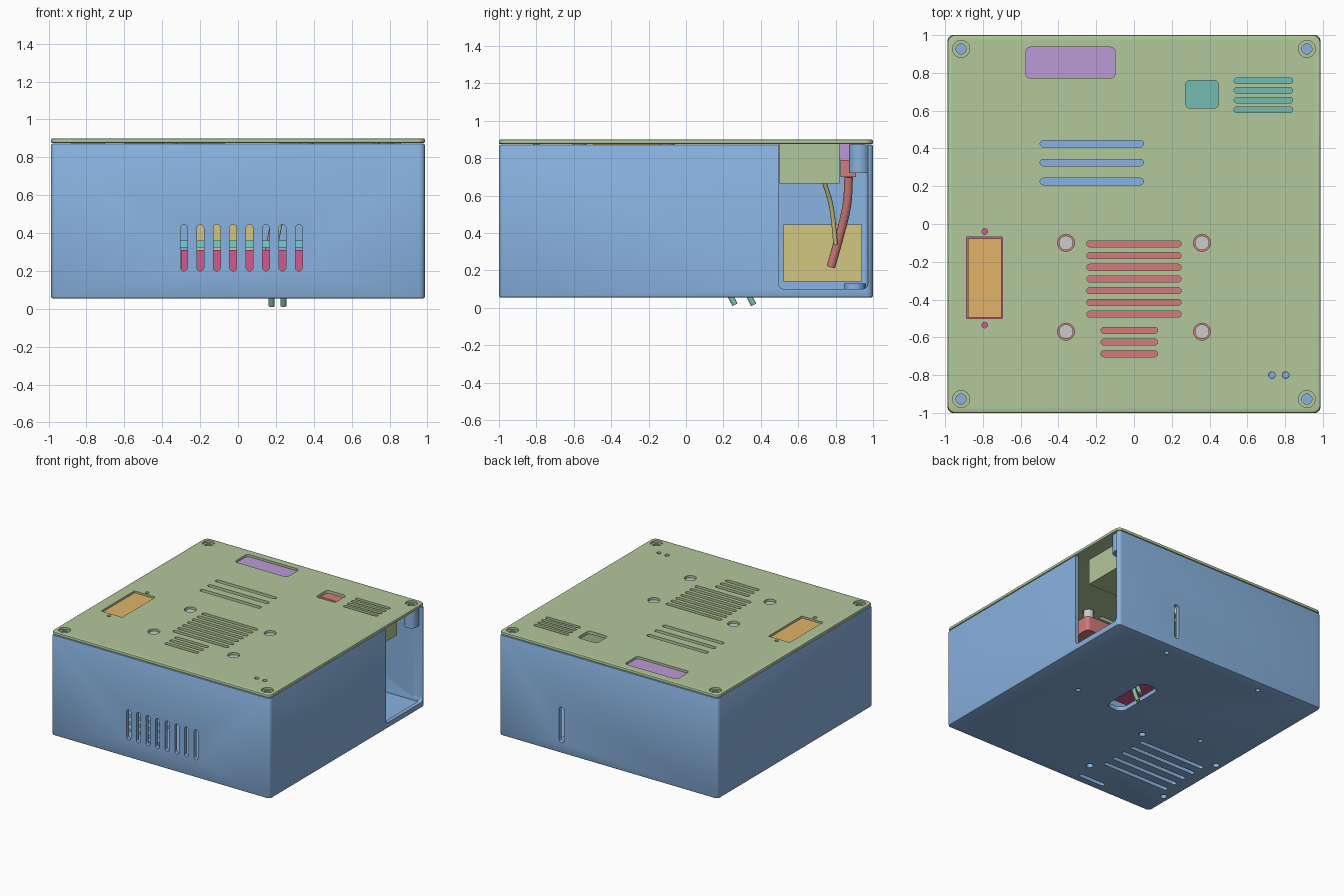
import bpy, bmesh
from math import cos, sin, pi

if "Cube" in bpy.data.objects:
    bpy.data.objects.remove(bpy.data.objects["Cube"])

MATS = {}
def colour(ob, c):
    if c:
        if c not in MATS:
            m = bpy.data.materials.new("paint_%d" % len(MATS))
            m.diffuse_color = (*c, 1)
            m.use_nodes = True
            m.node_tree.nodes["Principled BSDF"].inputs["Base Color"].default_value = m.diffuse_color
            MATS[c] = m
        ob.data.materials.append(MATS[c])

BLUE, GREEN = (.25, .45, .75), (.45, .58, .33)
PURPLE, ORANGE, RED = (.5, .32, .68), (.75, .45, .14), (.65, .2, .2)
TEAL, YELLOW, CYAN = (.17, .5, .45), (.65, .57, .22), (.15, .65, .7)
MAGENTA, PIN = (.65, .1, .28), (.2, .55, .35)

def outline(u0, u1, v0, v1, r, n=6):
    """Rounded rectangle; r = half the width gives a slot or a circle."""
    r = min(r, (u1 - u0) / 2 - 1e-4, (v1 - v0) / 2 - 1e-4)
    if r <= 0:
        return [(u0, v0), (u1, v0), (u1, v1), (u0, v1)]
    pts = []
    for k, (u, v) in enumerate([(u1 - r, v1 - r), (u0 + r, v1 - r), (u0 + r, v0 + r), (u1 - r, v0 + r)]):
        for i in range(n + 1):
            a = pi / 2 * (k + i / n)
            pts.append((u + r * cos(a), v + r * sin(a)))
    return pts

PLACE = {'z': lambda u, v, w: (u, v, w), 'y': lambda u, v, w: (u, w, v), 'x': lambda u, v, w: (w, u, v)}

def solid(name, prisms, c=None):
    """One object from prisms (u0, u1, v0, v1, radius, w0, w1, axis)."""
    bm = bmesh.new()
    for u0, u1, v0, v1, r, w0, w1, ax in prisms:
        pts = outline(u0, u1, v0, v1, r)
        lo = [bm.verts.new(PLACE[ax](u, v, w0)) for u, v in pts]
        hi = [bm.verts.new(PLACE[ax](u, v, w1)) for u, v in pts]
        bm.faces.new(lo[::-1])
        bm.faces.new(hi)
        for i in range(len(pts)):
            j = (i + 1) % len(pts)
            bm.faces.new((lo[i], lo[j], hi[j], hi[i]))
    bmesh.ops.recalc_face_normals(bm, faces=bm.faces)
    me = bpy.data.meshes.new(name)
    bm.to_mesh(me)
    bm.free()
    ob = bpy.data.objects.new(name, me)
    bpy.context.collection.objects.link(ob)
    colour(ob, c)
    return ob

def activate(ob):
    bpy.ops.object.select_all(action='DESELECT')
    ob.select_set(True)
    bpy.context.view_layer.objects.active = ob

def smooth(ob):
    activate(ob)
    bpy.ops.object.shade_smooth_by_angle(angle=.6)

def bevel(ob, w):
    activate(ob)
    m = ob.modifiers.new("bevel", 'BEVEL')
    m.width, m.segments, m.limit_method, m.angle_limit = w, 2, 'ANGLE', 1.0
    bpy.ops.object.modifier_apply(modifier=m.name)

def cut(ob, prisms):
    cutter = solid("cutter", prisms)
    cutter.hide_render = True
    activate(ob)
    m = ob.modifiers.new("cut", 'BOOLEAN')
    m.operation, m.solver, m.object = 'DIFFERENCE', 'EXACT', cutter
    bpy.ops.object.modifier_apply(modifier=m.name)
    bpy.data.objects.remove(cutter)

def disc(x, y, r, z0, z1):
    return (x - r, x + r, y - r, y + r, r, z0, z1, 'z')

def slot_x(x0, x1, y, w, z0, z1):
    return (x0, x1, y - w / 2, y + w / 2, w / 2, z0, z1, 'z')

CORNERS = [(sx * .915, sy * .927) for sx in (-1, 1) for sy in (-1, 1)]
FAN = [(x, y) for x in (-.36, .36) for y in (-.1, -.57)]
BOARD = [(.436, .9), (.586, .046), (-.447, .907), (-.605, .05)]
POWER = [(x, y) for x in (-.21, -.93) for y in (-.155, -.765)]

# case: hollow tray with side opening, front grille, back slot, floor vents
body = solid("case_body", [(-.987, .987, -1, 1, .03, .055, .873, 'z')], BLUE)
bevel(body, .01)
cut(body, [(-.955, .955, -.968, .968, .015, .09, 1, 'z')])
holes = [(-.304 + i * .0867, -.267 + i * .0867, .2, .445, .0185, -1.1, -.9, 'y') for i in range(8)]
holes += [(.4, .445, .14, .43, .0225, .9, 1.1, 'y')]
holes += [(.495, .972, .1, 1, .03, .9, 1.1, 'x')]
holes += [slot_x(-.88, -.27, -.25 - i * .104, .035, 0, .2) for i in range(5)]
holes += [slot_x(-.48, -.24, -.92, .035, 0, .2), (.12, .28, 0, .44, .06, 0, .2, 'z')]
holes += [disc(x, y, .018, 0, .2) for x, y in BOARD]
holes += [disc(x, y, .025, 0, .2) for x, y in POWER]
cut(body, holes)
smooth(body)

# screw bosses under the lid, and standoffs on the floor
smooth(solid("corner_bosses", [disc(x, y, .055, .72, .872) for x, y in CORNERS], BLUE))
standoffs = solid("floor_standoffs", [disc(x, y, .055, .085, .13) for x, y in BOARD + POWER], BLUE)
cut(standoffs, [disc(x, y, .018, 0, .12) for x, y in BOARD + POWER])
smooth(standoffs)

# lid with windows, vents and counterbored screw holes
lid = solid("lid", [(-.987, .987, -1, 1, .04, .875, .9, 'z')], GREEN)
bevel(lid, .008)
holes = [disc(x, y, .027, .8, 1) for x, y in CORNERS]
holes += [disc(x, y, .045, .8, 1) for x, y in FAN]
holes += [(-.573, -.1, .772, .936, .025, .8, 1, 'z'), (.272, .448, .613, .76, .025, .8, 1, 'z'),
          (-.886, -.695, -.5, -.07, 0, .8, 1, 'z')]
holes += [slot_x(.53, .84, .605 + i * .051, .03, .8, 1) for i in range(4)]
holes += [slot_x(-.497, .05, .225 + i * .1, .035, .8, 1) for i in range(3)]
holes += [slot_x(-.25, .25, -.105 - i * .062, .032, .8, 1) for i in range(7)]
holes += [slot_x(-.175, .125, -.563 - i * .062, .032, .8, 1) for i in range(3)]
holes += [disc(x, -.8, .018, .8, 1) for x in (.73, .803)]
holes += [disc(-.79, y, .015, .8, 1) for y in (-.04, -.535)]
cut(lid, holes)
cut(lid, [disc(x, y, .045, .885, 1) for x, y in CORNERS])
smooth(lid)

# sensor chamber hanging from the lid
solid("sensor_chamber", [(.22, .86, .5, .52, 0, .665, .876, 'z'), (.22, .24, .52, .6, 0, .665, .876, 'z'),
      (.84, .86, .52, .82, 0, .665, .876, 'z'), (.22, .86, .5, .82, 0, .665, .685, 'z')], GREEN)
solid("sensor_board", [(.25, .84, .525, .82, 0, .69, .71, 'z')], TEAL)
solid("sensor_connector", [(.15, .45, .825, .91, 0, .7, .79, 'z')], RED)

# parts seen in the lid openings
solid("display", [(-.6, -.07, .755, .955, .01, .79, .882, 'z')], PURPLE)
solid("socket", [(-.88, -.701, -.494, -.076, 0, .6, .888, 'z')], ORANGE)
solid("socket_frame", [(-.9, -.68, -.55, -.02, 0, .6, .874, 'z')], MAGENTA)
solid("fan", [(-.42, .42, -.73, -.04, .03, .68, .8, 'z')], RED)
smooth(solid("fan_screws", [disc(x, y, .038, .8, .885) for x, y in FAN]))
smooth(solid("indicator_lights", [disc(x, -.8, .017, .8, .885) for x in (.73, .803)], BLUE))

# electronics inside the case
solid("baffle_plate", [(-.55, .1, .17, .48, 0, .5, .52, 'z')], BLUE)
solid("main_module", [(-.3, .36, -.05, .49, 0, .17, .31, 'z')], MAGENTA)
solid("main_board", [(-.32, .38, -.05, .49, 0, .325, .36, 'z')], CYAN)
solid("rear_module", [(-.22, .1, .52, .94, 0, .14, .445, 'z')], YELLOW)

# wires and the leads poking out below
def wire(name, pts, r, c):
    cu = bpy.data.curves.new(name, 'CURVE')
    cu.dimensions, cu.bevel_depth, cu.bevel_resolution, cu.use_fill_caps = '3D', r, 3, True
    cu.resolution_u = 8
    sp = cu.splines.new('BEZIER')
    sp.bezier_points.add(len(pts) - 1)
    for b, p in zip(sp.bezier_points, pts):
        b.co = p
        b.handle_left_type = b.handle_right_type = 'AUTO'
    ob = bpy.data.objects.new(name, cu)
    bpy.context.collection.objects.link(ob)
    colour(ob, c)

wire("red_wire", [(.25, .87, .7), (.22, .86, .55), (.18, .82, .38), (.15, .775, .22)], .024, RED)
wire("yellow_wire", [(.3, .74, .67), (.25, .775, .55), (.2, .8, .34)], .012, YELLOW)
wire("lead_left", [(.178, .2, .17), (.178, .235, .07), (.178, .262, .016)], .016, PIN)
wire("lead_right", [(.24, .3, .17), (.24, .335, .07), (.24, .362, .016)], .016, PIN)
